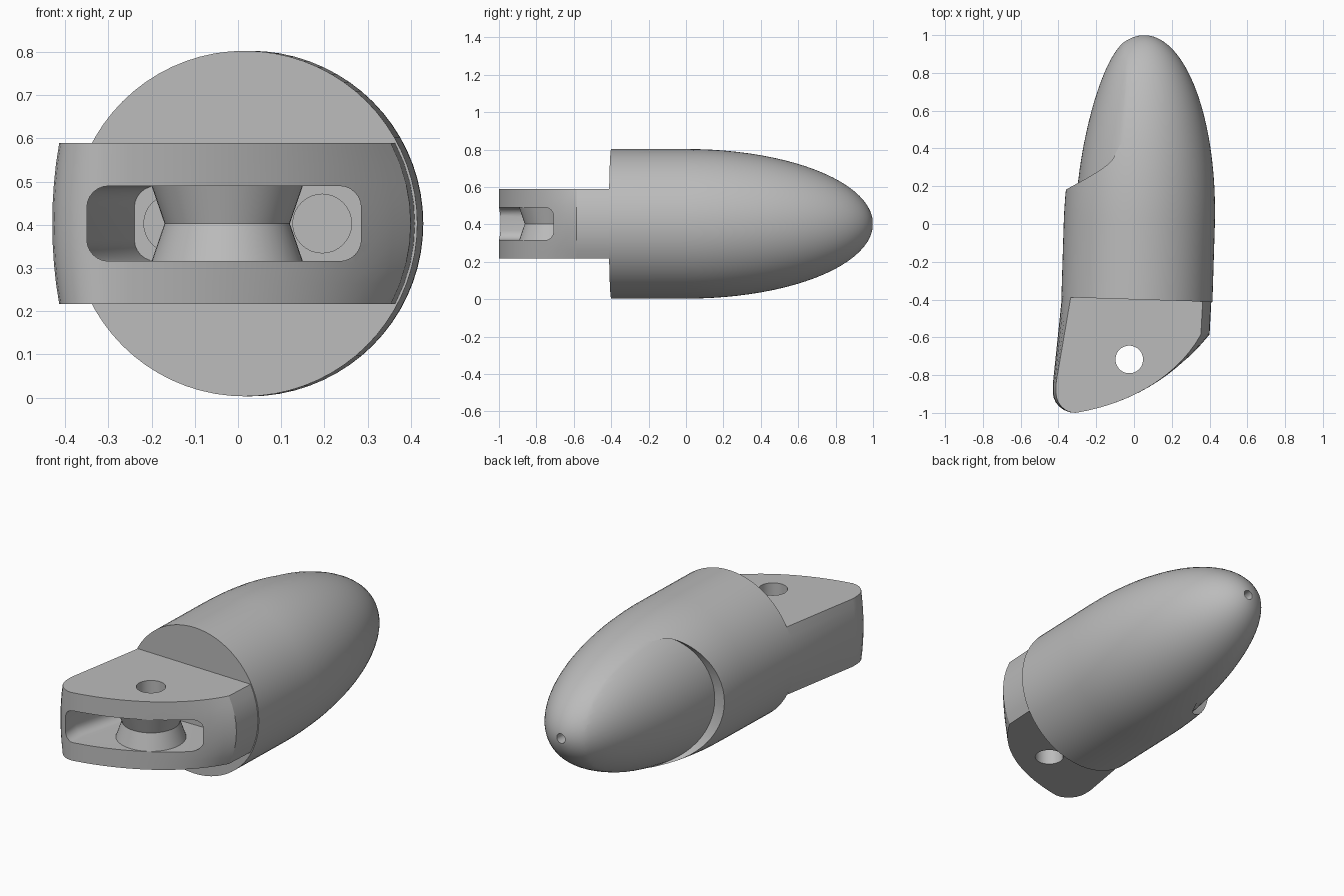
import bpy, bmesh
from math import sin, cos, pi, sqrt, radians
from mathutils import Matrix, Vector

if "Cube" in bpy.data.objects:
    bpy.data.objects.remove(bpy.data.objects["Cube"])

grey = bpy.data.materials.new("plain grey")
grey.use_nodes = True
colour = (0.5, 0.5, 0.5, 1)
grey.diffuse_color = colour
grey.node_tree.nodes["Principled BSDF"].inputs["Base Color"].default_value = colour

R, MID = 0.4, 0.403
TILT = Matrix.Translation((0.028, 0, MID)) @ Matrix.Rotation(radians(-1.8), 4, "Z")


def loft(name, rings, matrix=Matrix()):
    """Skin a list of equal-length point rings and cap both ends."""
    bm = bmesh.new()
    loops = [[bm.verts.new(matrix @ Vector(p)) for p in ring] for ring in rings]
    n = len(loops[0])
    for a, b in zip(loops, loops[1:]):
        for i in range(n):
            j = (i + 1) % n
            bm.faces.new((a[i], a[j], b[j], b[i]))
    bm.faces.new(loops[0])
    bm.faces.new(loops[-1])
    bmesh.ops.recalc_face_normals(bm, faces=bm.faces)
    mesh = bpy.data.meshes.new(name)
    bm.to_mesh(mesh)
    bm.free()
    mesh.materials.append(grey)
    obj = bpy.data.objects.new(name, mesh)
    bpy.context.collection.objects.link(obj)
    return obj


def ring_y(y, rx, rz, cx=0, n=72):
    return [(cx + rx * cos(2 * pi * i / n), y, rz * sin(2 * pi * i / n)) for i in range(n)]


def rod_y(name, x, r, y0, y1, matrix):
    return loft(name, [ring_y(y, r, r, x, 32) for y in (y0, y1)], matrix)


def combine(target, tool, operation="DIFFERENCE"):
    """Apply a boolean and discard the tool."""
    mod = target.modifiers.new("join", "BOOLEAN")
    mod.operation, mod.object, mod.solver = operation, tool, "EXACT"
    bpy.context.view_layer.objects.active = target
    bpy.ops.object.modifier_apply(modifier=mod.name)
    bpy.data.objects.remove(tool)


# Round body with a half-ellipsoid tip
angles = [radians(a) for a in (*range(0, 85, 4), 86, 88, 89.3)]
body = loft("fingertip_body", [ring_y(-0.4, R, R)]
            + [ring_y(sin(a), R * cos(a), R * cos(a)) for a in angles], TILT)

# Sunken pad: an oval cutter hollowed by the shifted pad surface
oval = [(0.35 - 0.18 * cos(t), 0.345 * sin(t)) for t in
        [radians(a) for a in range(-90, 91, 6)]] + [(1.1, 0.345), (1.1, -0.345)]
pad_cutter = loft("pad_cutter", [[(x, y, z) for y, z in oval] for x in (-0.6, 0)], TILT)
pad = loft("pad_surface", [ring_y(-0.2, R, R * 1.07, 0.06)]
           + [ring_y(1.01 * sin(a), R * cos(a), R * 1.07 * cos(a),
                     0.06 * (1 - sin(a) ** 4)) for a in angles], TILT)
combine(pad_cutter, pad)
combine(body, pad_cutter)

# Hinge block: outline points carry a weight for the sideways bulge
outline = [(-0.375, -0.2, 1), (-0.383, -0.4, 1), (-0.43, -0.85, 0.35)]
for a in range(0, 91, 15):          # rounded outer corner
    t = radians(a)
    outline.append((-0.31 - 0.12 * cos(t), -0.89 - 0.11 * sin(t), 0.35 * cos(t)))
for k in range(1, 15):              # swept front face
    s = k / 14
    p, q, r = Vector((-0.31, -1)), Vector((0.12, -0.93)), Vector((0.4, -0.585))
    c = p * (1 - s) ** 2 + q * 2 * s * (1 - s) + r * s * s
    outline.append((c.x, c.y, -s ** 4))
outline += [(0.41, -0.4, -1), (0.41, -0.2, -1)]
layers = []
for k in range(9):
    z = -0.186 + 0.372 * k / 8
    inset = R - sqrt(R * R - z * z)
    layers.append([(x + w * inset, y, MID + z) for x, y, w in outline])
combine(body, loft("hinge_block", layers), "UNION")


# Rounded slot tapering inwards, then two cord holes behind it
def slot_ring(y, x0, x1, hz=0.087, r=0.05):
    pts = []
    for cx, cz, start in ((x1 - r, hz - r, 0), (x0 + r, hz - r, 90),
                          (x0 + r, r - hz, 180), (x1 - r, r - hz, 270)):
        for a in range(0, 91, 15):
            t = radians(start + a)
            pts.append((cx + r * cos(t), y, MID + cz + r * sin(t)))
    return pts


combine(body, loft("slot_cutter", [slot_ring(-1.1, -0.35, 0.285),
                                   slot_ring(-0.9, -0.35, 0.285),
                                   slot_ring(-0.48, -0.24, 0.285)]))
level = Matrix.Translation((0, 0, MID))
for x in (-0.15, 0.195):
    combine(body, rod_y("cord_hole", x, 0.068, -0.6, 0.1, level))
combine(body, rod_y("tip_hole", 0, 0.026, 0.75, 1.1, TILT))


# Waisted post around the hinge pin
def disc(z, r, n=48):
    return [(-0.025 + r * cos(2 * pi * i / n), -0.717 + r * sin(2 * pi * i / n), MID + z)
            for i in range(n)]


post = loft("pin_post", [disc(-0.09, 0.176), disc(0, 0.145), disc(0.09, 0.176)])
for part in (body, post):
    combine(part, loft("pin_hole", [disc(-0.5, 0.073), disc(0.5, 0.073)]))

# Smooth curved skins, keep hard edges
bpy.ops.object.select_all(action="DESELECT")
for part in (body, post):
    part.select_set(True)
bpy.context.view_layer.objects.active = body
bpy.ops.object.shade_smooth_by_angle(angle=radians(22))
